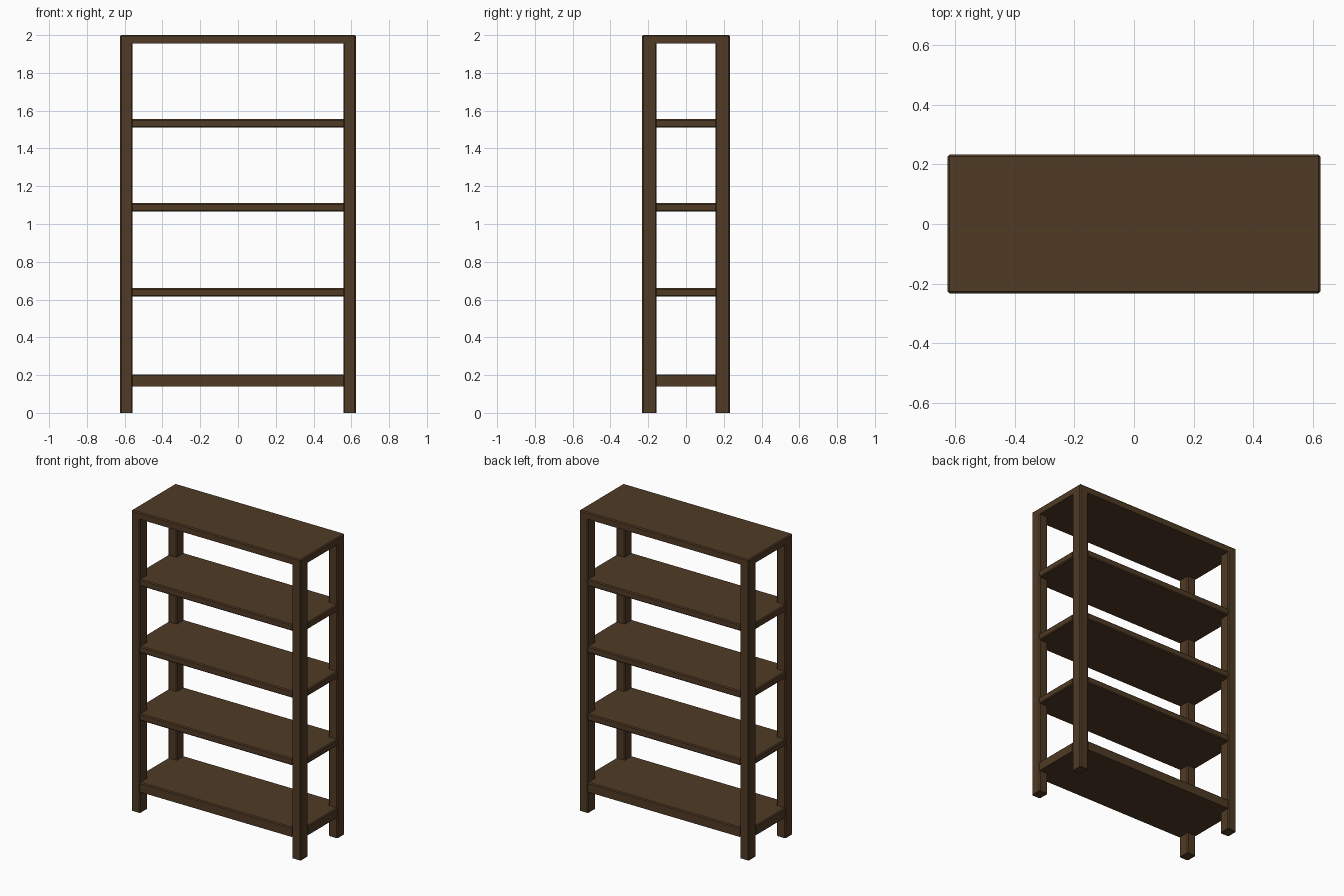
import bpy, bmesh

if "Cube" in bpy.data.objects:
    bpy.data.objects.remove(bpy.data.objects["Cube"])

HX, HY = 0.624, 0.232      # outer half width and half depth
IX, IY = 0.559, 0.155      # inner faces of the posts
BEV = 0.006

wood = bpy.data.materials.new("dark brown wood")
wood.diffuse_color = (0.08, 0.043, 0.018, 1)
wood.use_nodes = True
wood.node_tree.nodes["Principled BSDF"].inputs["Base Color"].default_value = wood.diffuse_color


def slab(name, outline, z0, z1, bevel_rule):
    """Extrude an outline from z0 to z1 and chamfer the edges picked by the rule."""
    bm = bmesh.new()
    face = bm.faces.new([bm.verts.new((x, y, z0)) for x, y in outline])
    res = bmesh.ops.extrude_face_region(bm, geom=[face], use_keep_orig=True)
    for v in res["geom"]:
        if isinstance(v, bmesh.types.BMVert):
            v.co.z = z1
    bmesh.ops.recalc_face_normals(bm, faces=bm.faces)
    edges = [e for e in bm.edges if bevel_rule(e.verts[0].co, e.verts[1].co)]
    bmesh.ops.bevel(bm, geom=edges, offset=BEV, segments=1, affect='EDGES')
    mesh = bpy.data.meshes.new(name)
    bm.to_mesh(mesh)
    bm.free()
    mesh.materials.append(wood)
    ob = bpy.data.objects.new(name, mesh)
    bpy.context.collection.objects.link(ob)
    return ob


def rect(x0, x1, y0, y1):
    return [(x0, y0), (x1, y0), (x1, y1), (x0, y1)]


def vertical(a, b):
    return abs(a.z - b.z) > 1e-4


def outer_rim(a, b):
    """Horizontal edges lying on the outside of the case."""
    if vertical(a, b):
        return False
    on_y = abs(abs(a.y) - HY) < 1e-4 and abs(a.y - b.y) < 1e-4
    on_x = abs(abs(a.x) - HX) < 1e-4 and abs(a.x - b.x) < 1e-4
    return on_x or on_y


# corner posts
TOP_UNDER = 1.955
for sy, side in ((-1, "front"), (1, "back")):
    for sx, hand in ((-1, "left"), (1, "right")):
        xs = sorted((sx * IX, sx * HX))
        ys = sorted((sy * IY, sy * HY))
        slab(f"{side}_{hand}_post", rect(*xs, *ys), 0, TOP_UNDER, vertical)

# shelves, notched around the posts and flush with them
notched = [(-IX, -HY), (IX, -HY), (IX, -IY), (HX, -IY), (HX, IY), (IX, IY),
           (IX, HY), (-IX, HY), (-IX, IY), (-HX, IY), (-HX, -IY), (-IX, -IY)]
for i, (z0, z1) in enumerate([(0.615, 0.66), (1.065, 1.11), (1.51, 1.555)]):
    slab(f"shelf_{i + 1}", notched, z0, z1, outer_rim)

# thicker bottom shelf, chamfered on its upper edge only
slab("bottom_shelf", notched, 0.14, 0.203,
     lambda a, b: outer_rim(a, b) and a.z > 0.18)

# top board covering the posts
slab("top_board", rect(-HX, HX, -HY, HY), TOP_UNDER, 2.0,
     lambda a, b: vertical(a, b) or a.z > 1.99)
